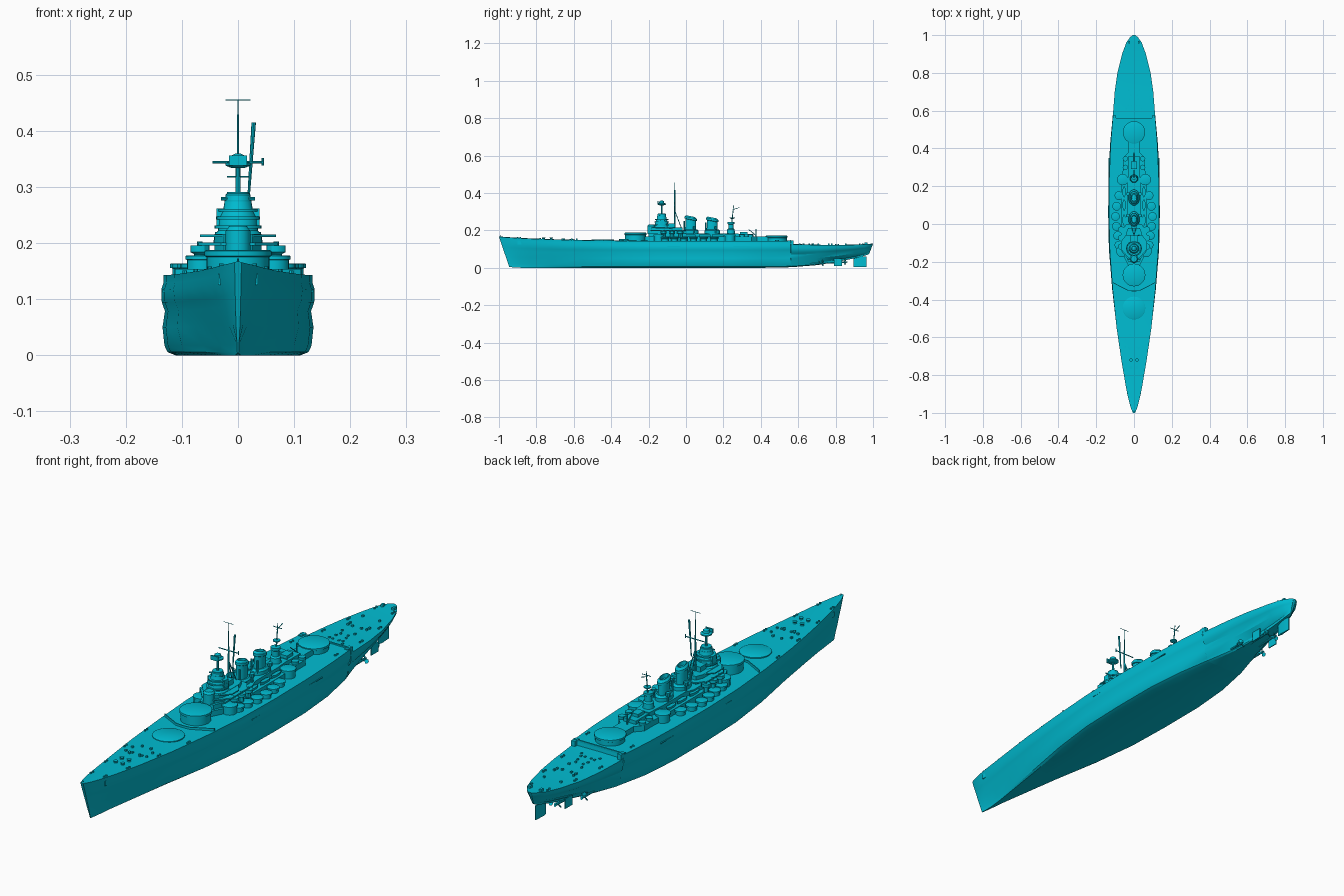
import bpy, bmesh, math, random
from mathutils import Vector, Matrix

random.seed(4)
paint = bpy.data.materials.new("cyan_paint")
paint.diffuse_color = (0.0, 0.51, 0.65, 1)


def finish(name, bm, mirror=False):
    bmesh.ops.recalc_face_normals(bm, faces=bm.faces)
    me = bpy.data.meshes.new(name)
    bm.to_mesh(me)
    bm.free()
    ob = bpy.data.objects.new(name, me)
    bpy.context.collection.objects.link(ob)
    me.materials.append(paint)
    if mirror:
        m = ob.modifiers.new("mirror", 'MIRROR')
        m.merge_threshold = 0.0002
    return ob


def loft(name, rings, mirror=False):
    """Skin closed rings of equal length and cap both ends."""
    bm = bmesh.new()
    vs = [[bm.verts.new(p) for p in r] for r in rings]
    n = len(vs[0])
    for a, b in zip(vs, vs[1:]):
        for i in range(n):
            bm.faces.new((a[i], a[(i + 1) % n], b[(i + 1) % n], b[i]))
    bm.faces.new(vs[0])
    bm.faces.new(vs[-1])
    return finish(name, bm, mirror)


def turned(name, x, y, prof, n=24, sy=1.0, mirror=False):
    """Stack of round or oval rings, prof = [(radius, z), ...]."""
    rings = [[(x + r * math.cos(2 * math.pi * i / n), y + sy * r * math.sin(2 * math.pi * i / n), z)
              for i in range(n)] for r, z in prof]
    return loft(name, rings, mirror)


def prism(name, outline, z0, z1, mirror=False):
    return loft(name, [[(x, y, z) for x, y in outline] for z in (z0, z1)], mirror)


def sym_prism(name, half, z0, z1):
    return prism(name, half + [(-x, y) for x, y in reversed(half)], z0, z1)


def box(name, x0, x1, y0, y1, z0, z1, mirror=False):
    return prism(name, [(x0, y0), (x1, y0), (x1, y1), (x0, y1)], z0, z1, mirror)


def rod(name, p, q, r, r2=None, n=8, mirror=False):
    p, q = Vector(p), Vector(q)
    bm = bmesh.new()
    rot = (q - p).to_track_quat('Z', 'Y').to_matrix().to_4x4()
    bmesh.ops.create_cone(bm, cap_ends=True, segments=n, radius1=r, radius2=r if r2 is None else r2,
                          depth=(q - p).length, matrix=Matrix.Translation((p + q) / 2) @ rot)
    return finish(name, bm, mirror)


# Hull stations: y, deck half width, bilge half width, keel z, deck z
stations = [(-1, .006, .002, .004, .166), (-.97, .018, .003, .002, .163), (-.92, .031, .006, 0, .160),
            (-.85, .045, .013, 0, .156), (-.72, .067, .032, 0, .151), (-.55, .092, .062, 0, .147),
            (-.35, .113, .100, 0, .144), (-.15, .128, .125, 0, .143), (.05, .133, .131, 0, .143),
            (.25, .131, .130, 0, .143), (.42, .124, .115, 0, .143), (.56, .113, .088, .003, .143),
            (.562, .113, .088, .003, .126), (.70, .102, .05, .014, .122), (.80, .088, .03, .03, .121),
            (.90, .063, .018, .05, .123), (.96, .041, .012, .062, .126), (.99, .02, .006, .07, .128),
            (1, .006, .003, .076, .128)]
# Section: height fraction, bilge-to-deck blend, width factor
section = [(0, 0, 0), (0, 0, .85), (.04, 0, .96), (.12, 0, 1), (.35, .45, 1.02), (.55, .6, .985),
           (.66, .75, 1.025), (.82, .9, 1.03), (.9, .95, 1.0), (1, 1, 1), (1.012, 1, 0)]
rings = []
for y, d, b, kz, dz in stations:
    rake = 0.055 * max(0, 1 - (y + 1) / 0.25) - 0.02 * max(0, (y - .9) / .1)
    rings.append([((b + (d - b) * t) * w, y + rake * (1 - min(f, 1)), kz + (dz - kz) * f) for f, t, w in section])
hull = loft("hull", rings, False)
bm = bmesh.new()
bm.from_mesh(hull.data)
bmesh.ops.delete(bm, geom=[f for f in bm.faces if all(abs(v.co.x) < 1e-6 for v in f.verts)], context='FACES')
bm.to_mesh(hull.data)
bm.free()
hull.modifiers.new("mirror", 'MIRROR').merge_threshold = 0.0002


# Main turret rings
turned("fore_turret_ring", 0, -.445, [(.06, .14), (.06, .15), (.056, .152)], 40)
turned("raised_turret_barbette", 0, -.27, [(.056, .14), (.056, .175), (.06, .177), (.06, .186), (.055, .188)], 40)
turned("aft_turret_barbette", 0, .485, [(.055, .14), (.055, .16), (.059, .162), (.059, .17), (.054, .172)], 40)

# Breakwaters and step bulwark
prism("fore_breakwater", [(0, -.357), (.03, -.355), (.112, -.312), (.112, -.308), (.03, -.351), (0, -.353)],
      .143, .154, True)
box("aft_breakwater", 0, .112, .556, .562, .141, .149, True)
box("aft_bulwark_post", .095, .112, .545, .575, .125, .147, True)

# Lower superstructure decks
sym_prism("main_deckhouse", [(.03, -.22), (.055, -.17), (.066, -.1), (.066, .2), (.058, .3), (.058, .35),
                             (.03, .38), (.03, .45)], .14, .166)
sym_prism("upper_deckhouse", [(.03, -.2), (.05, -.15), (.05, .02), (.036, .06), (.036, .2), (.03, .28)], .165, .184)
sym_prism("bridge_deck", [(.03, -.19), (.07, -.14), (.07, -.04), (.04, .0)], .196, .201)
sym_prism("bridge_house", [(.025, -.185), (.042, -.15), (.042, -.05), (.03, -.02)], .18, .216)
sym_prism("upper_bridge_deck", [(.025, -.185), (.068, -.135), (.068, -.09), (.035, -.05)], .211, .215)
box("aft_deckhouse", -.028, .028, .27, .36, .16, .18)
box("aft_control_house", -.016, .016, .29, .33, .18, .192)

# Secondary gun platforms along both sides
for i, (x, y) in enumerate([(.08, .15), (.092, .094), (.098, .04), (.094, -.012), (.086, -.062), (.08, -.112)]):
    turned(f"secondary_platform_{i}", x, y, [(.019, .14), (.019, .155), (.023, .156), (.023, .163), (.02, .164)],
           16, mirror=True)
for i, (x, y) in enumerate([(.064, -.145), (.06, .235)]):
    turned(f"side_barbette_{i}", x, y, [(.027, .14), (.027, .17), (.03, .171), (.03, .177), (.027, .178)],
           20, mirror=True)
for i, y in enumerate((-.12, -.075, -.03)):
    turned(f"light_gun_tub_{i}", .068, y, [(.01, .163), (.01, .18), (.017, .184), (.017, .196)], 12, mirror=True)
    rod(f"light_gun_post_{i}", (.068, y, .19), (.068, y, .203), .005, mirror=True)
for i, y in enumerate((.3, .345)):
    turned(f"aft_gun_tub_{i}", .046, y, [(.012, .16), (.014, .178)], 12, mirror=True)

# Conning tower
turned("tower_body", 0, -.13, [(.044, .2), (.042, .215), (.036, .222), (.034, .245), (.026, .262), (.022, .286),
                               (.018, .29)], 24)
for i, (r, z) in enumerate([(.042, .226), (.039, .242), (.036, .256), (.024, .272), (.02, .286)]):
    turned(f"tower_gallery_{i}", 0, -.13, [(r, z), (r, z + .005)], 24)
turned("conning_cylinder", 0, -.185, [(.022, .18), (.022, .222), (.016, .23)], 18)
box("tower_wing", .02, .038, -.14, -.115, .226, .262, True)
box("tower_back_house", -.022, .022, -.11, -.06, .21, .236)
rod("tower_sight_arm", (-.03, -.14, .279), (.03, -.14, .279), .003)

# Rangefinder head on the tower
rod("head_pole", (0, -.13, .285), (0, -.13, .34), .005, .004)
turned("head_platform", 0, -.13, [(.012, .334), (.022, .338), (.022, .343), (.014, .346), (.012, .356), (.004, .36)], 16)
box("head_aerial", -.016, .016, -.152, -.147, .338, .356)

# Fore mast with yards
rod("fore_mast", (0, -.06, .2), (0, -.06, .36), .0045, .003)
rod("fore_topmast", (0, -.06, .36), (0, -.06, .456), .0022, .001)
rod("fore_yard", (-.045, -.06, .344), (.045, -.06, .344), .002)
rod("top_yard", (-.022, -.06, .455), (.022, -.06, .455), .001)
rod("yard_end_post", (.044, -.06, .338), (.044, -.06, .352), .002)
rod("leaning_mast", (.018, -.06, .27), (.028, -.06, .415), .002, .004)
rod("mast_strut", (.012, -.02, .2), (0, -.058, .3), .002, mirror=True)

# Two oval funnels with raked caps
for i, (y, top) in enumerate([(.025, .27), (.14, .263)]):
    turned(f"funnel_base_{i}", 0, y, [(.03, .165), (.03, .198), (.024, .205)], 28, 1.4)
    f = turned(f"funnel_{i}", 0, y, [(.019, .2), (.018, top - .014), (.0215, top - .012), (.021, top - .002),
                                     (.015, top + .006), (.013, top + .006), (.012, top - .01)], 28, 1.55)
    for v in f.data.vertices:
        if v.co.z > .22:
            v.co.z -= (v.co.y - y) * .2
    turned(f"funnel_pipe_{i}", .013, y - .035, [(.004, .19), (.004, top - .02)], 8, mirror=True)
    turned(f"funnel_searchlight_{i}", .032, y + .02, [(.004, .18), (.004, .205), (.009, .207), (.009, .22)], 10, mirror=True)

# Aft mast
turned("aft_tower", 0, .24, [(.022, .18), (.02, .205), (.014, .21), (.014, .232), (.018, .235), (.018, .245)], 16)
rod("aft_mast", (0, .245, .24), (0, .255, .335), .003, .0015)
rod("aft_yard", (-.02, .253, .318), (.02, .253, .318), .0015)
rod("aft_gaff", (0, .248, .31), (0, .285, .322), .0015)
turned("aft_mast_top", 0, .247, [(.006, .262), (.014, .266), (.014, .27)], 12)
rod("aft_crane_post", (0, .375, .165), (0, .375, .208), .003)
rod("aft_crane_arm", (0, .375, .172), (0, .335, .205), .002)

# Ship's boats beside the funnels
for i, y in enumerate((.02, .1, .17)):
    loft(f"boat_{i}", [[(.052 + s * w, y + t, z) for s, z in ((-1, .178), (-.6, .167), (.6, .167), (1, .178))]
                       for t, w in ((-.03, .001), (-.015, .008), (.015, .008), (.03, .002))], True)

# Deck fittings: bollards, winches, vents
for i, (x, y, z) in enumerate([(.03, -.9, .158), (.05, -.78, .152), (.075, -.62, .148), (.095, -.46, .145),
                               (.1, .48, .142), (.085, .66, .123), (.07, .8, .121), (.04, .93, .124)]):
    for k in (0, .014):
        rod(f"bollard_{i}", (x, y + k, z - .002), (x, y + k, z + .006), .004, mirror=True)
for i, y in enumerate((-.76, -.72)):
    turned(f"capstan_{i}", .016, y, [(.009, .148), (.006, .156), (.009, .161)], 12, mirror=True)
for i in range(16):
    y = random.choice((random.uniform(-.68, -.53), random.uniform(.6, .85)))
    x, z = random.uniform(.01, .045), .147 if y < 0 else .12
    box(f"deck_vent_{i}", x, x + .007, y, y + .008, z, z + .009, True)
box("anchor", .028, .036, -.9, -.88, .125, .145, True)
rod("bow_staff", (0, -.99, .165), (0, -.992, .172), .0015)
box("stern_fairlead", .02, .03, .955, .97, .123, .136, True)
box("side_rubbing_strake", .12, .1345, -.1, .35, .112, .116, True)

# Rudders, shafts and propellers
prism("main_rudder", [(0, .895), (.005, .915), (.002, .965), (0, .965)], .003, .06, True)
prism("side_rudder", [(.04, .79), (.044, .79), (.044, .835), (.04, .835)], .01, .05, True)
for i, (x, y0, y1, z0, z1) in enumerate([(.055, .56, .73, .02, .022), (.02, .66, .85, .022, .03)]):
    rod(f"shaft_{i}", (x, y0, z0), (x, y1, z1), .004, mirror=True)
    rod(f"shaft_bracket_{i}", (x, y1 - .02, z1), (x * .9, y1 - .02, z1 + .04), .0025, mirror=True)
    rod(f"propeller_hub_{i}", (x, y1 - .004, z1), (x, y1 + .014, z1), .006, .002, mirror=True)
    for k in range(3):
        a = k * 2 * math.pi / 3 + math.pi / 2
        c, s = math.cos(a), math.sin(a)
        loft(f"propeller_blade_{i}_{k}", [[(x + c * r - s * w * t, y1 + w * t * .6 + e, z1 + s * r + c * w * t)
             for t, e in ((-1, 0), (1, 0), (1, .001), (-1, .001))] for r, w in ((.003, .003), (.013, .008), (.019, .003))], True)

# Smooth the round parts, keep edges crisp
bpy.ops.object.select_all(action='SELECT')
bpy.context.view_layer.objects.active = hull
bpy.ops.object.shade_smooth_by_angle(angle=math.radians(30))
